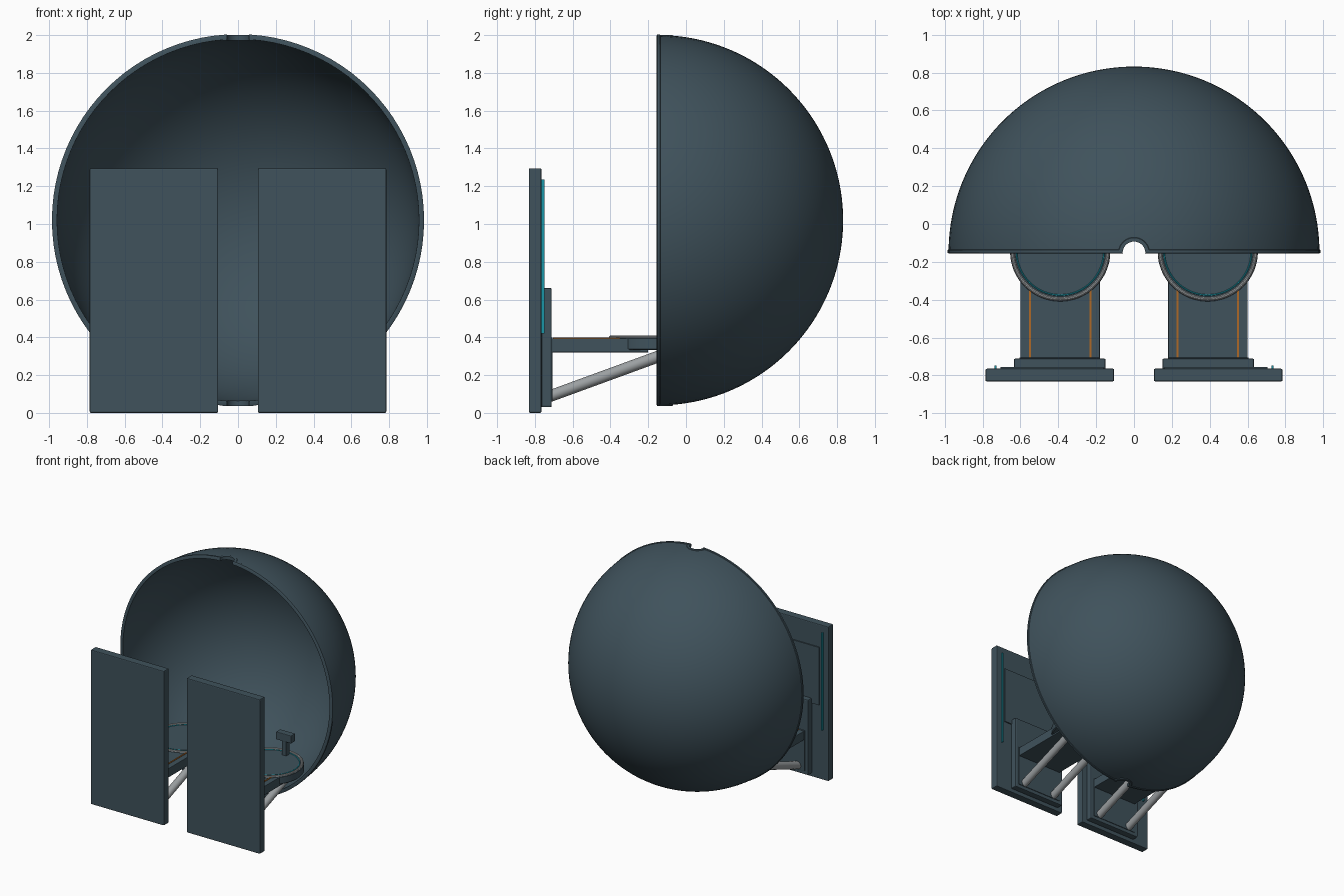
import bpy, bmesh, math
from mathutils import Vector

if "Cube" in bpy.data.objects:
    bpy.data.objects.remove(bpy.data.objects["Cube"])


def material(name, rgb):
    m = bpy.data.materials.new(name)
    m.diffuse_color = (*rgb, 1)
    m.use_nodes = True
    m.node_tree.nodes["Principled BSDF"].inputs["Base Color"].default_value = m.diffuse_color
    return m


HULL = material("dark_slate", (0.05, 0.084, 0.106))
STEEL = material("steel_grey", (0.33, 0.35, 0.36))
CYAN = material("cyan_light", (0.01, 0.30, 0.38))
ORANGE = material("orange_line", (0.42, 0.14, 0.02))


def finish(bm, name, mat):
    bmesh.ops.recalc_face_normals(bm, faces=bm.faces)
    me = bpy.data.meshes.new(name)
    bm.to_mesh(me)
    bm.free()
    me.materials.append(mat)
    ob = bpy.data.objects.new(name, me)
    bpy.context.collection.objects.link(ob)
    return ob


def smooth(ob, angle=35):
    bpy.ops.object.select_all(action='DESELECT')
    ob.select_set(True)
    bpy.context.view_layer.objects.active = ob
    bpy.ops.object.shade_smooth_by_angle(angle=math.radians(angle))


def box(name, mat, xr, yr, zr, bevel=0.0):
    bm = bmesh.new()
    bmesh.ops.create_cube(bm, size=1)
    lo = Vector((min(xr), yr[0], zr[0]))
    hi = Vector((max(xr), yr[1], zr[1]))
    for v in bm.verts:
        v.co = Vector([lo[i] + (v.co[i] + 0.5) * (hi[i] - lo[i]) for i in range(3)])
    if bevel:
        bmesh.ops.bevel(bm, geom=bm.edges[:], offset=bevel, segments=2,
                        affect='EDGES', profile=0.5)
    return finish(bm, name, mat)


def lathe(name, mat, profile, center, axis=(0, 0, 1), steps=64, closed=True,
          start=0.0, sweep=2 * math.pi):
    """Revolve (radius, height) points around an axis through center."""
    bm = bmesh.new()
    ax, c = Vector(axis), Vector(center)
    side = Vector((1, 0, 0))
    other = ax.cross(side)
    rad = side * math.cos(start) + other * math.sin(start)
    vs = [bm.verts.new(c + rad * r + ax * h) for r, h in profile]
    edges = [bm.edges.new(p) for p in zip(vs, vs[1:])]
    if closed:
        edges.append(bm.edges.new((vs[-1], vs[0])))
    bmesh.ops.spin(bm, geom=vs + edges, cent=c, axis=ax, angle=sweep, steps=steps)
    bmesh.ops.remove_doubles(bm, verts=bm.verts, dist=1e-5)
    if sweep < 6:
        bmesh.ops.holes_fill(bm, edges=[e for e in bm.edges if e.is_boundary])
    ob = finish(bm, name, mat)
    smooth(ob)
    return ob


def rod(name, mat, a, b, r, sides=24):
    d = Vector(b) - Vector(a)
    bm = bmesh.new()
    bmesh.ops.create_cone(bm, cap_ends=True, segments=sides, radius1=r, radius2=r,
                          depth=d.length)
    q = d.to_track_quat('Z', 'Y')
    for v in bm.verts:
        v.co = q @ v.co + (Vector(a) + Vector(b)) / 2
    ob = finish(bm, name, mat)
    smooth(ob)
    return ob


def ring_profile(r, z, minor, n=10):
    return [(r + minor * math.cos(2 * math.pi * i / n),
             z + minor * math.sin(2 * math.pi * i / n)) for i in range(n)]


# Half-sphere shell with a flanged rim, revolved around the y axis
N = 40
arc = [(math.cos(i * math.pi / 2 / N), math.sin(i * math.pi / 2 / N)) for i in range(N)]
R_OUT, R_IN = 0.98, 0.958
prof = [(0.978, -0.008), (0.985, -0.004), (0.985, 0.010), (0.98, 0.013)]
prof += [(R_OUT * c, R_OUT * s) for c, s in arc[1:]] + [(0, R_OUT)]
prof += [(0, R_IN)] + [(R_IN * c, R_IN * s) for c, s in reversed(arc)]
prof += [(R_IN, -0.008)]
shell = lathe("dome_shell", HULL, prof, (0, -0.148, 1.02), (0, 1, 0), 96)

# Pivot notches at the top and bottom of the rim
cutter = rod("notch_cutter", HULL, (0, -0.148, -0.2), (0, -0.148, 2.2), 0.06, 32)
cutter.hide_render = True
mod = shell.modifiers.new("notches", 'BOOLEAN')
mod.operation, mod.solver, mod.object = 'DIFFERENCE', 'EXACT', cutter
bpy.context.view_layer.objects.active = shell
bpy.ops.object.modifier_apply(modifier=mod.name)
bpy.data.objects.remove(cutter)
smooth(shell)
for label, z in (("top", 1.972), ("bottom", 0.036)):
    lathe(label + "_pivot_collar", HULL,
          [(0.06, z), (0.08, z), (0.083, z + 0.004), (0.083, z + 0.024),
           (0.08, z + 0.028), (0.06, z + 0.028)],
          (0, -0.153, 0), steps=24, sweep=math.pi)

# Two mirrored boarding stations
for s, side in ((-1, "left_"), (1, "right_")):
    def X(a, b):
        return (s * a, s * b)
    cx, cy = s * 0.39, -0.145

    # Tall shield door with its mounting plates
    box(side + "door", HULL, X(0.105, 0.785), (-0.832, -0.765), (0, 1.295), 0.007)
    box(side + "mount_plate", HULL, X(0.15, 0.635), (-0.766, -0.711), (0.03, 0.662), 0.008)
    box(side + "mount_pad", HULL, X(0.18, 0.605), (-0.72, -0.706), (0.06, 0.40), 0.003)
    box(side + "screen_panel", HULL, X(0.16, 0.705), (-0.766, -0.756), (0.62, 1.105))
    box(side + "door_light", CYAN, X(0.728, 0.738), (-0.766, -0.748), (0.42, 1.235))

    # Walkway with two guide lines
    box(side + "walkway", HULL, X(0.18, 0.60), (-0.715, -0.20), (0.32, 0.395), 0.004)
    for x in (0.23, 0.55):
        box(side + "guide_line", ORANGE, X(x - 0.005, x + 0.005), (-0.705, -0.335),
            (0.39, 0.400))

    # Round standing platform with rim and light ring
    lathe(side + "platform", HULL,
          [(0, 0.332), (0.258, 0.332), (0.265, 0.339), (0.265, 0.394), (0.258, 0.401),
           (0, 0.401)], (cx, cy, 0), closed=False)
    lathe(side + "platform_rim", STEEL, ring_profile(0.252, 0.399, 0.011), (cx, cy, 0))
    lathe(side + "platform_light", CYAN, ring_profile(0.231, 0.401, 0.004, 6), (cx, cy, 0))

    # Diagonal support struts
    for x in (0.24, 0.54):
        rod(side + "strut", STEEL, (s * x, -0.725, 0.087), (s * x, -0.06, 0.33), 0.031)

    # Control stand
    px, py = s * 0.41, 0.045
    box(side + "console_post", HULL, (px - 0.02, px + 0.02), (py - 0.02, py + 0.02),
        (0.395, 0.53))
    box(side + "console_head", HULL, (px - 0.07, px + 0.07), (py - 0.028, py + 0.028),
        (0.52, 0.585), 0.005)
